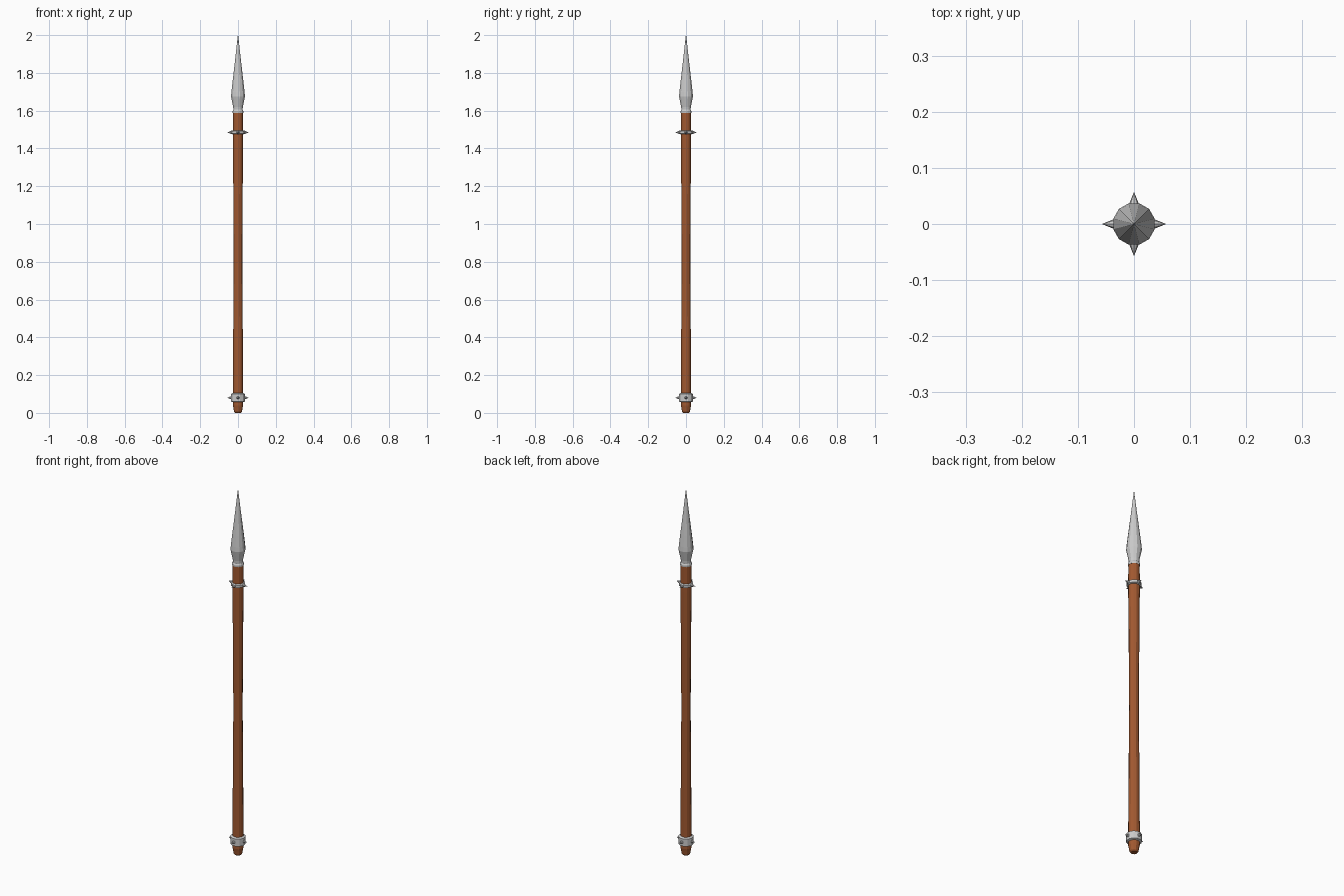
import bpy, bmesh, math
from mathutils import Matrix, Vector

if "Cube" in bpy.data.objects:
    bpy.data.objects.remove(bpy.data.objects["Cube"])

SIDES = 12

wood = bpy.data.materials.new("wood")
wood.diffuse_color = (0.36, 0.10, 0.03, 1)
wood.use_nodes = True
wood.node_tree.nodes["Principled BSDF"].inputs["Base Color"].default_value = wood.diffuse_color


def finish(name, bm, mat=None):
    bmesh.ops.recalc_face_normals(bm, faces=bm.faces)
    me = bpy.data.meshes.new(name)
    bm.to_mesh(me)
    bm.free()
    ob = bpy.data.objects.new(name, me)
    bpy.context.collection.objects.link(ob)
    if mat:
        me.materials.append(mat)
    return ob


def lathe(name, profile, mat=None):
    """Stack rings of (radius, z) and cap both ends."""
    bm = bmesh.new()
    rings = []
    for r, z in profile:
        rings.append([bm.verts.new((r * math.cos(a), r * math.sin(a), z))
                      for a in (2 * math.pi * (i + 0.5) / SIDES for i in range(SIDES))])
    for lo, hi in zip(rings, rings[1:]):
        for i in range(SIDES):
            j = (i + 1) % SIDES
            bm.faces.new((lo[i], lo[j], hi[j], hi[i]))
    bm.faces.new(rings[0])
    bm.faces.new(rings[-1])
    return finish(name, bm, mat)


def spikes(name, z, base_radius):
    """Four small cones pointing outward."""
    bm = bmesh.new()
    inner, tip = 0.03, 0.056
    for k in range(4):
        m = (Matrix.Translation((0, 0, z)) @ Matrix.Rotation(k * math.pi / 2, 4, 'Z')
             @ Matrix.Translation(((inner + tip) / 2, 0, 0))
             @ Matrix.Rotation(math.pi / 2, 4, 'Y'))
        bmesh.ops.create_cone(bm, cap_ends=True, segments=8, radius1=base_radius,
                              radius2=0.0005, depth=tip - inner, matrix=m)
    return finish(name, bm)


# Wooden shaft, slightly waisted, with rounded butt
lathe("shaft", [(0.016, 0.0), (0.022, 0.007), (0.025, 0.025), (0.028, 0.04), (0.028, 0.12),
                (0.026, 0.45), (0.0235, 0.8), (0.0255, 1.15), (0.028, 1.45),
                (0.0275, 1.595)], wood)

# Leaf-shaped spear head with socket rim
lathe("spear_head", [(0.029, 1.588), (0.030, 1.597), (0.0255, 1.605), (0.0265, 1.62),
                     (0.038, 1.675), (0.036, 1.70), (0.029, 1.76),
                     (0.014, 1.885), (0.0008, 2.0)])

# Upper collar with spikes
lathe("upper_collar", [(0.027, 1.475), (0.036, 1.478), (0.036, 1.492), (0.027, 1.495)])
spikes("upper_spikes", 1.485, 0.011)

# Lower collar with spikes
lathe("lower_collar", [(0.027, 0.056), (0.038, 0.060), (0.038, 0.100), (0.027, 0.106)])
spikes("lower_spikes", 0.08, 0.011)
